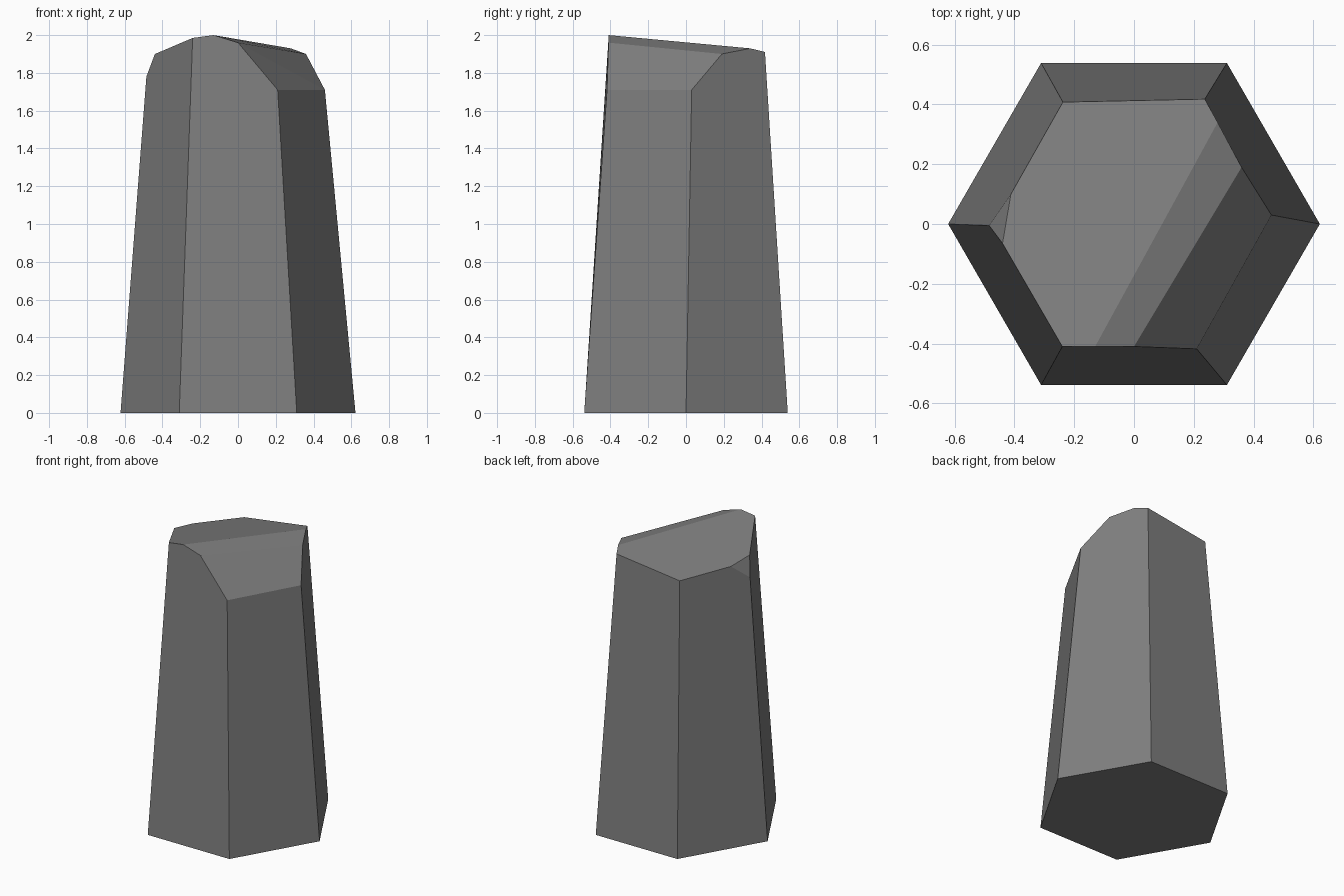
import bpy, bmesh, math

if "Cube" in bpy.data.objects:
    bpy.data.objects.remove(bpy.data.objects["Cube"])

# Hexagonal base ring
R = 0.622
points = [(R * math.cos(math.radians(60 * i)), R * math.sin(math.radians(60 * i)), 0)
          for i in range(6)]

# Corners of the bevelled, tilted tip: (x, y), anticlockwise from the front left.
# Main cap plane height at x, y
def cap(x, y):
    return 1.985 + 0.136 * (x + 0.24) - 0.168 * (y + 0.41)

for x, y in [(-0.24, -0.41), (-0.13, -0.41), (0.28, 0.34), (0.237, 0.418),
             (-0.238, 0.408), (-0.412, 0.10), (-0.44, -0.065)]:
    points.append((x, y, cap(x, y)))
# Right-hand chamfers and small left chip
points += [(0.0, -0.41, 1.96), (0.36, 0.19, 1.90),
           (0.21, -0.418, 1.71), (0.46, 0.03, 1.71),
           (-0.485, -0.005, 1.78)]

# Rock column: convex solid with flat facets
bm = bmesh.new()
for p in points:
    bm.verts.new(p)
bmesh.ops.convex_hull(bm, input=bm.verts)
bmesh.ops.dissolve_limit(bm, angle_limit=math.radians(3), verts=bm.verts, edges=bm.edges)
bmesh.ops.recalc_face_normals(bm, faces=bm.faces)
mesh = bpy.data.meshes.new("rock_column")
bm.to_mesh(mesh)
bm.free()

stone = bpy.data.materials.new("grey stone")
stone.diffuse_color = (0.21, 0.21, 0.21, 1)
stone.use_nodes = True
stone.node_tree.nodes["Principled BSDF"].inputs["Base Color"].default_value = stone.diffuse_color
mesh.materials.append(stone)
bpy.context.collection.objects.link(bpy.data.objects.new("rock_column", mesh))
